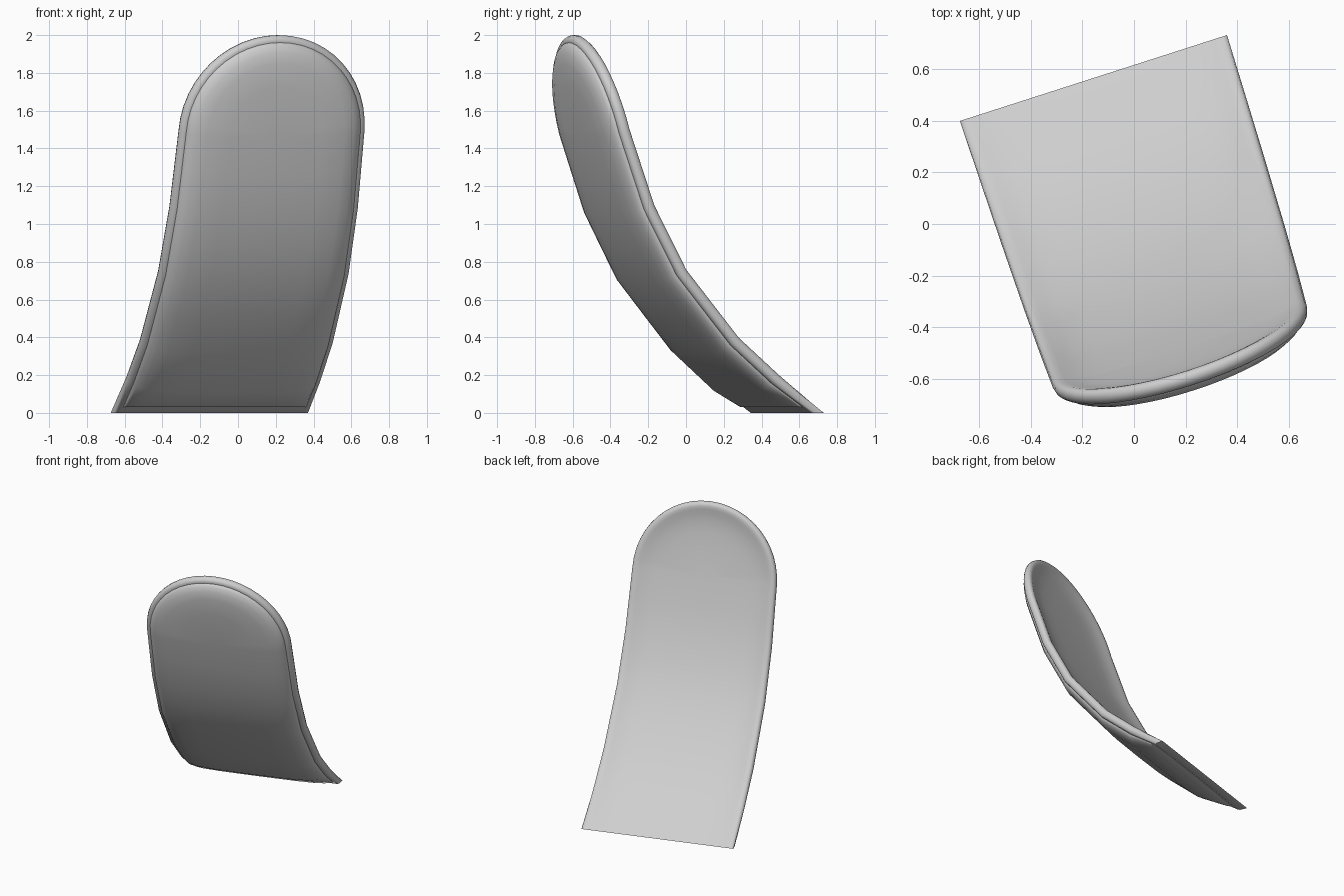
import bpy, bmesh, math
from mathutils import Vector

cube = bpy.data.objects.get("Cube")
if cube:
    bpy.data.objects.remove(cube, do_unlink=True)

# Side profile of the leaning panel: (height, forward distance)
PROFILE = [(0, 0), (.2, .24), (.4, .465), (.76, .755), (1.1, .93),
           (1.5, 1.065), (1.8, 1.143), (2.1, 1.22)]
ROWS = [.2, .4, .58, .76, .93, 1.1, 1.3]
ARC_Z, ARC_H, ARC_STEPS = 1.5, .507, 24
BASE = Vector((-.157, .565, 0))
SIDE = Vector((.952, .306, 0))
FORWARD = Vector((.306, -.952, 0))

grey = bpy.data.materials.new("soft_grey")
grey.use_nodes = True
colour = (.62, .62, .62, 1)
grey.diffuse_color = colour
grey.node_tree.nodes["Principled BSDF"].inputs["Base Color"].default_value = colour


def forward_at(z):
    for (z0, d0), (z1, d1) in zip(PROFILE, PROFILE[1:]):
        if z <= z1:
            return d0 + (d1 - d0) * (z - z0) / (z1 - z0)
    return PROFILE[-1][1]


def place(u, z, off, bottom):
    """Put a flat outline point on the curved panel, pushed forward by off."""
    d = forward_at(z)
    if z <= bottom:
        # The back keeps a straight lower edge
        d += off * 1.1 if off > .04 else 0
    else:
        lo, hi = max(z - .1, 0), min(z + .1, 2.1)
        slope = Vector((forward_at(hi) - forward_at(lo), hi - lo)).normalized()
        d += off * slope.y
        z = max(z - off * slope.x, bottom)
    return BASE + SIDE * u + FORWARD * d + Vector((0, 0, z))


def ring_path(k, bottom):
    """Arched outline narrowed by k, from one lower corner to the other."""
    half = lambda z: .543 - .018 * z
    rows = [bottom] + ROWS
    left = [(-half(z) * k, z) for z in rows]
    arc = []
    for i in range(ARC_STEPS + 1):
        a = math.pi * (1 - i / ARC_STEPS)
        arc.append((half(ARC_Z) * k * math.cos(a), ARC_Z + ARC_H * k * math.sin(a)))
    return left + arc + [(-u, z) for u, z in reversed(left)]


def build(name, rings, bottom):
    bm = bmesh.new()
    loops = [[bm.verts.new(place(u, z, off, bottom)) for u, z in ring_path(k, bottom)]
             for k, off in rings]
    for a, b in zip(loops, loops[1:]):
        for i in range(len(a) - 1):
            bm.faces.new((a[i], a[i + 1], b[i + 1], b[i]))
    bmesh.ops.remove_doubles(bm, verts=bm.verts[:], dist=.0002)
    # Close the straight lower end
    edges = [e for e in bm.edges if e.is_boundary]
    bmesh.ops.holes_fill(bm, edges=edges, sides=0)
    bmesh.ops.recalc_face_normals(bm, faces=bm.faces[:])
    mesh = bpy.data.meshes.new(name)
    bm.to_mesh(mesh)
    bm.free()
    mesh.materials.append(grey)
    obj = bpy.data.objects.new(name, mesh)
    bpy.context.collection.objects.link(obj)
    bpy.ops.object.select_all(action='DESELECT')
    obj.select_set(True)
    bpy.context.view_layer.objects.active = obj
    bpy.ops.object.shade_smooth_by_angle(angle=math.radians(50))


# Rounded rim with a shallow dished back
build("back_shell", [(0, .055), (.5, .055), (.94, .06), (.97, .058), (.99, .047), (1, .03),
                     (.992, .012), (.97, .003), (.94, .001), (.9, .006), (.84, .015),
                     (.74, .026), (.6, .032), (.4, .035), (0, .036)], 0)
# Softly padded front, set in from the rim
build("front_pad", [(0, .05), (.5, .05), (.94, .055), (.935, .066), (.91, .08),
                    (.85, .096), (.74, .109), (.5, .116), (0, .118)], .03)
